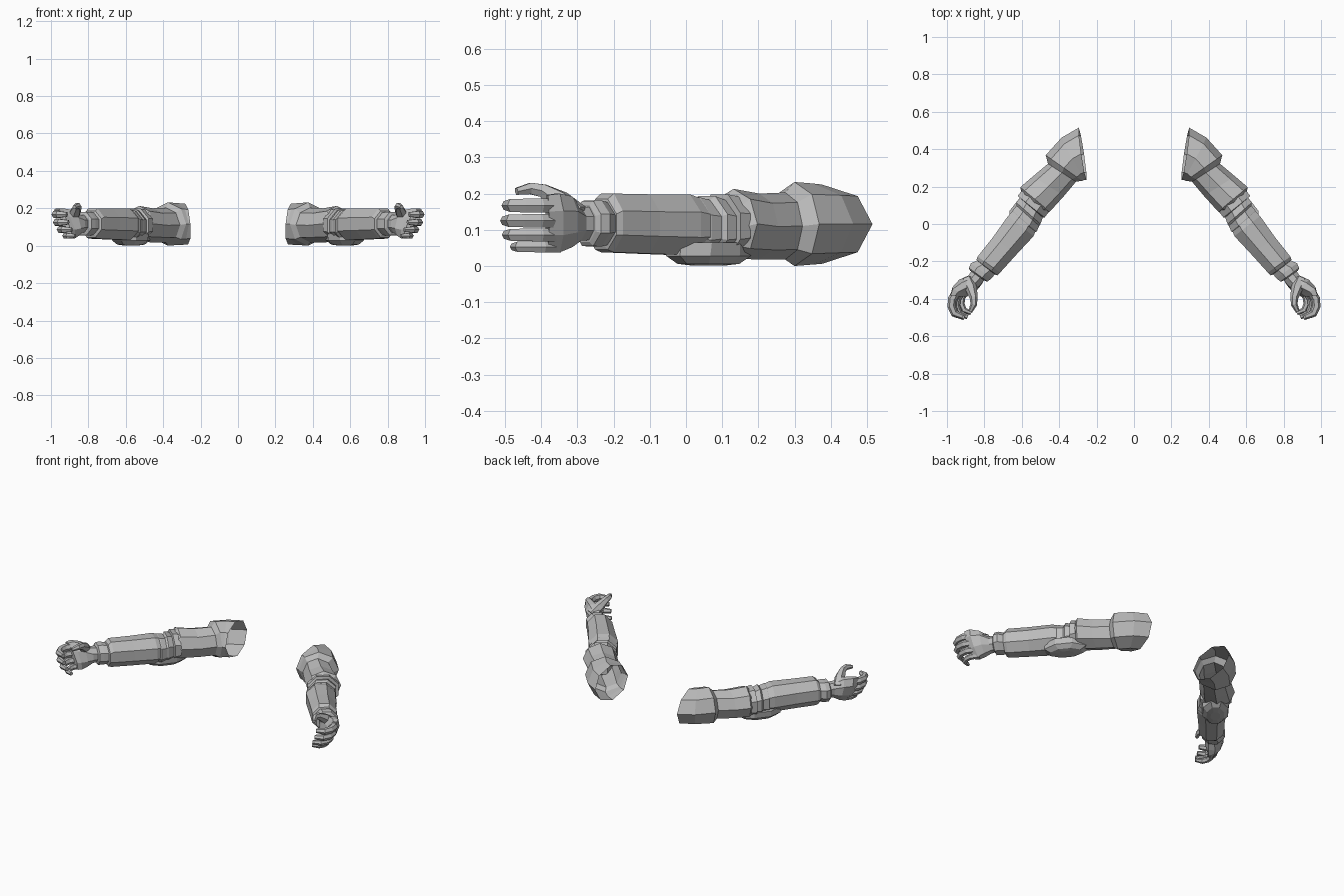
import bpy, bmesh, math
from mathutils import Vector

if "Cube" in bpy.data.objects:
    bpy.data.objects.remove(bpy.data.objects["Cube"])

grey = bpy.data.materials.new("plain_grey")
grey.diffuse_color = (0.5, 0.5, 0.5, 1)
grey.use_nodes = True
grey.node_tree.nodes["Principled BSDF"].inputs["Base Color"].default_value = grey.diffuse_color


def loft(name, rings, cap_start=True, cap_end=True):
    """Skin a list of equal-length point rings, then mirror to the other arm."""
    bm = bmesh.new()
    rows = [[bm.verts.new(p) for p in r] for r in rings]
    n = len(rows[0])
    for a, b in zip(rows, rows[1:]):
        for i in range(n):
            j = (i + 1) % n
            bm.faces.new((a[i], a[j], b[j], b[i]))
    if cap_start:
        bm.faces.new(rows[0][::-1])
    if cap_end:
        bm.faces.new(rows[-1])
    bmesh.ops.recalc_face_normals(bm, faces=bm.faces)
    me = bpy.data.meshes.new(name)
    bm.to_mesh(me)
    bm.free()
    me.materials.append(grey)
    ob = bpy.data.objects.new(name, me)
    bpy.context.collection.objects.link(ob)
    m = ob.modifiers.new("other_arm", 'MIRROR')
    m.use_mirror_merge = False
    return ob


def section(ox, oy, ix, iy, z0, z1, flat=True, lean=0):
    """Octagon spanning an outer and an inner plan point and a height range."""
    o, i = Vector((ox, oy, 0)), Vector((ix, iy, 0))
    c, a = (o + i) / 2, (o - i) / 2
    ph = math.pi / 8 if flat else 0
    s = 1 / math.cos(ph)
    pts = []
    for k in range(8):
        t = ph + k * math.pi / 4
        p = c + a * math.cos(t) * s
        p.z = (z0 + z1) / 2 + (z1 - z0) / 2 * math.sin(t) * s
        p.x += lean * (p.z - .14)
        pts.append(p)
    return pts


def digit(name, path, radii, sides=6):
    """Faceted finger that follows a bent path."""
    path = [Vector(p) for p in path]
    rings = []
    for k, p in enumerate(path):
        d = (path[min(k + 1, len(path) - 1)] - path[max(k - 1, 0)]).normalized()
        u = d.cross(Vector((0, 0, 1))).normalized()
        v = u.cross(d)
        rings.append([p + radii[k] * (u * math.cos(t) + v * math.sin(t))
                      for t in (2 * math.pi * i / sides for i in range(sides))])
    return loft(name, rings)


# Shoulder and upper arm, open at the shoulder
loft("upper_arm", [section(*r, flat=False, lean=l) for r, l in (
    ((.297, .515, .256, .236, .006, .225), .07),
    ((.388, .462, .264, .236, .004, .228), .04),
    ((.472, .368, .277, .231, .0, .232), 0),
    ((.46, .322, .31, .226, .018, .203), 0),
    ((.54, .255, .374, .15, .018, .2), 0),
    ((.608, .197, .45, .066, .02, .213), 0),
    ((.602, .168, .468, .055, .03, .19), 0))], cap_start=False)

# Wrinkled elbow bands
loft("elbow", [section(*r) for r in (
    (.60, .178, .455, .065, .03, .192),
    (.622, .15, .478, .035, .022, .198),
    (.61, .14, .488, .035, .03, .182),
    (.63, .115, .50, .0, .022, .193),
    (.628, .098, .507, -.01, .03, .182),
    (.65, .07, .52, -.04, .022, .19),
    (.652, .05, .54, -.05, .03, .185))])

# Elbow pad underneath
axis, side = Vector((.62, -.785, 0)), Vector((.785, .62, 0))
loft("elbow_pad", [
    [Vector((.572, .062, z)) + axis * l * math.cos(t) + side * w * math.sin(t)
     for t in (math.pi / 8 + i * math.pi / 4 for i in range(8))]
    for z, l, w in ((.065, .13, .085), (.028, .135, .08), (.006, .10, .055), (.001, .05, .03))])

# Forearm, tapering to the wrist
loft("forearm", [section(*r) for r in (
    (.65, .068, .525, -.035, .035, .188),
    (.674, .042, .537, -.065, .03, .198),
    (.755, -.072, .63, -.165, .034, .198),
    (.836, -.174, .716, -.26, .038, .2),
    (.842, -.192, .73, -.275, .045, .185),
    (.825, -.21, .74, -.272, .058, .172))])

# Wrist cuff
loft("wrist_cuff", [section(*r) for r in (
    (.838, -.195, .742, -.268, .058, .176),
    (.872, -.21, .762, -.29, .054, .181),
    (.883, -.235, .782, -.308, .055, .18),
    (.876, -.25, .795, -.305, .066, .168))])

# Palm, flattened sideways and leaning inward at the bottom
loft("palm", [section(*r, lean=l) for r, l in (
    ((.864, -.245, .798, -.295, .072, .162), 0),
    ((.885, -.275, .82, -.325, .07, .165), .1),
    ((.932, -.298, .85, -.352, .052, .192), .25),
    ((.966, -.338, .893, -.372, .038, .2), .4),
    ((.972, -.378, .917, -.388, .04, .196), .45))])

# Four curled fingers stacked in height, lower ones set inward
for name, z, dx, reach, r in (("index_finger", .167, 0, 1.0, .023),
                              ("middle_finger", .125, -.008, 1.03, .022),
                              ("ring_finger", .086, -.026, 1.0, .021),
                              ("little_finger", .053, -.048, .86, .018)):
    path = [(.94, -.35), (.972, -.40), (.976, -.44), (.96, -.478), (.915, -.497)]
    digit(name, [(.94 + dx + (x - .94) * reach, -.35 + (y + .35) * reach, z) for x, y in path],
          [r, r, r * .95, r * .9, r * .6])

# Thumb on the upper inner side
digit("thumb", [(.89, -.3, .14), (.869, -.348, .18), (.857, -.395, .208),
                (.857, -.43, .214), (.875, -.468, .206)], [.034, .031, .021, .018, .011])
